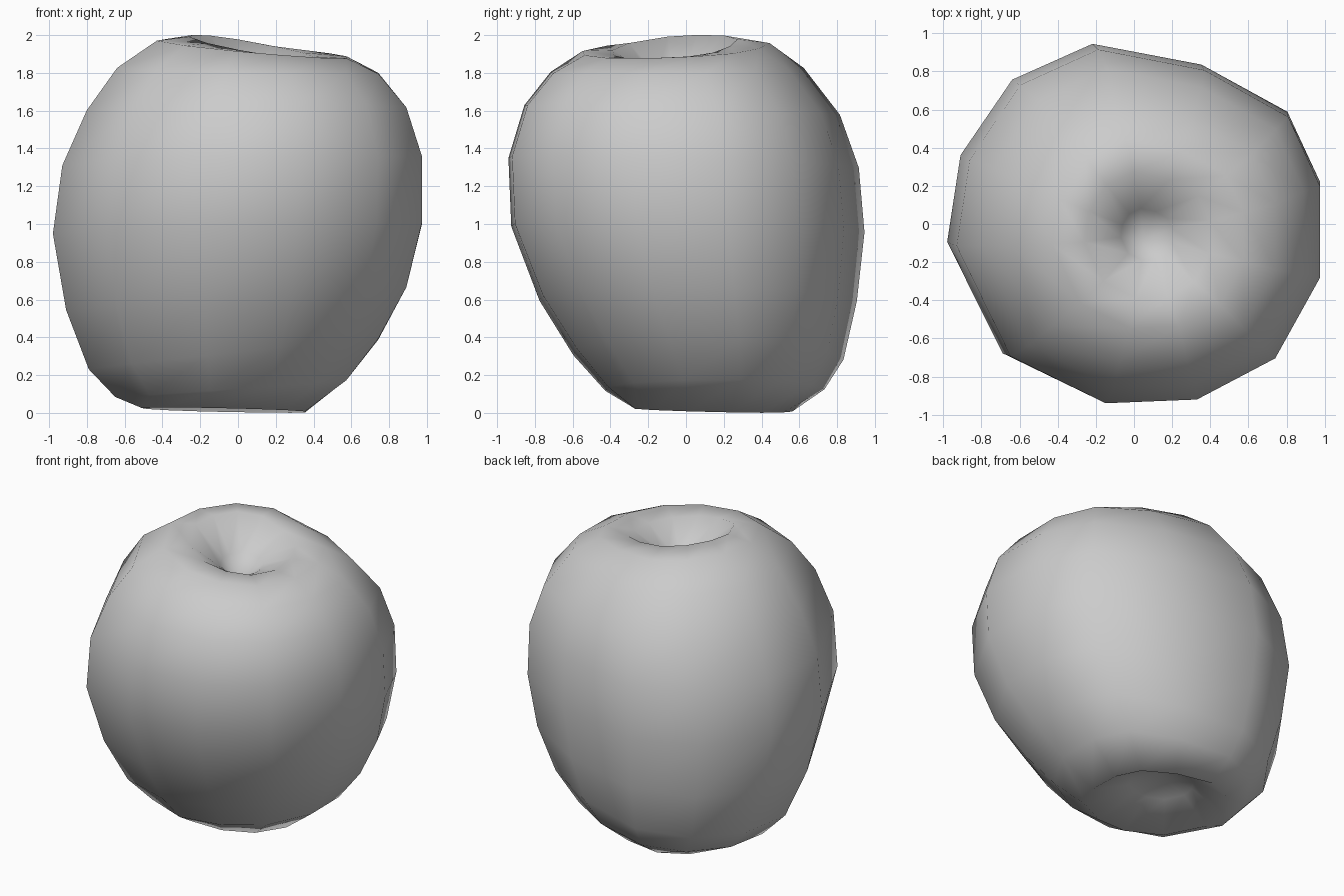
import bpy
import bmesh
from mathutils import Vector

default_cube = bpy.data.objects.get("Cube")
if default_cube:
    bpy.data.objects.remove(default_cube, do_unlink=True)

# Single matte skin colour
skin = bpy.data.materials.new("grey_skin")
skin.use_nodes = True
skin_colour = (0.6, 0.6, 0.6, 1)
skin.diffuse_color = skin_colour
skin.node_tree.nodes["Principled BSDF"].inputs["Base Color"].default_value = skin_colour

# Irregular twelve-sided girth, anticlockwise from the model's left
GIRTH = [(.97, .22), (.8, .59), (.35, .84), (-.22, .95), (-.64, .76), (-.91, .36),
         (-.98, -.1), (-.69, -.69), (-.18, -.94), (.31, -.92), (.73, -.7), (.97, -.27)]
WIDTH, DEPTH = .98, .945

# Each ring: x range, y range, then heights at -x, +x, -y and +y
RINGS = [
    ((-.27, .13), (0, .38), (.13, .13, .13, .13)),
    ((-.51, .36), (-.28, .56), (.02, 0, .03, .01)),
    ((-.65, .58), (-.43, .73), (.09, .18, .12, .13)),
    ((-.79, .75), (-.6, .83), (.23, .39, .32, .3)),
    ((-.91, .9), (-.78, .9), (.55, .67, .6, .6)),
    ((-.98, .985), (-.93, .94), (.94, 1, 1, .97)),
    ((-.93, .985), (-.945, .91), (1.31, 1.35, 1.35, 1.3)),
    ((-.8, .9), (-.86, .81), (1.6, 1.61, 1.63, 1.58)),
    ((-.64, .75), (-.72, .62), (1.83, 1.8, 1.8, 1.82)),
    ((-.43, .58), (-.55, .44), (1.97, 1.88, 1.91, 1.95)),
    ((-.26, .4), (-.39, .27), (1.995, 1.88, 1.91, 1.965)),
    ((-.07, .2), (-.19, .08), (1.8, 1.78, 1.78, 1.8)),
]
BLOSSOM_PIT = Vector((-.06, .19, .2))
STEM_PIT = Vector((.05, -.08, 1.67))


def ring_point(ring, corner):
    """Place one girth corner on a shifted, scaled and tilted ring."""
    (left, right), (front, back), (z_left, z_right, z_front, z_back) = ring
    u, v = corner[0] / WIDTH, corner[1] / DEPTH
    x = (left + right) / 2 + u * (right - left) / 2
    y = (front + back) / 2 + v * (back - front) / 2
    middle = (z_left + z_right + z_front + z_back) / 4
    z = middle + u * (z_right - z_left) / 2 + v * (z_back - z_front) / 2
    return Vector((x, y, z))


def build_fruit():
    """Skin the rings and close both hollows with a fan."""
    bm = bmesh.new()
    loops = [[bm.verts.new(ring_point(ring, corner)) for corner in GIRTH] for ring in RINGS]
    bottom = bm.verts.new(BLOSSOM_PIT)
    top = bm.verts.new(STEM_PIT)
    count = len(GIRTH)
    for i in range(count):
        j = (i + 1) % count
        for low, high in zip(loops, loops[1:]):
            bm.faces.new((low[i], low[j], high[j], high[i]))
        bm.faces.new((bottom, loops[0][j], loops[0][i]))
        bm.faces.new((top, loops[-1][i], loops[-1][j]))
    for face in bm.faces:
        face.smooth = True
    mesh = bpy.data.meshes.new("apple_body")
    bm.to_mesh(mesh)
    bm.free()
    mesh.materials.append(skin)
    fruit = bpy.data.objects.new("apple_body", mesh)
    bpy.context.collection.objects.link(fruit)


build_fruit()
